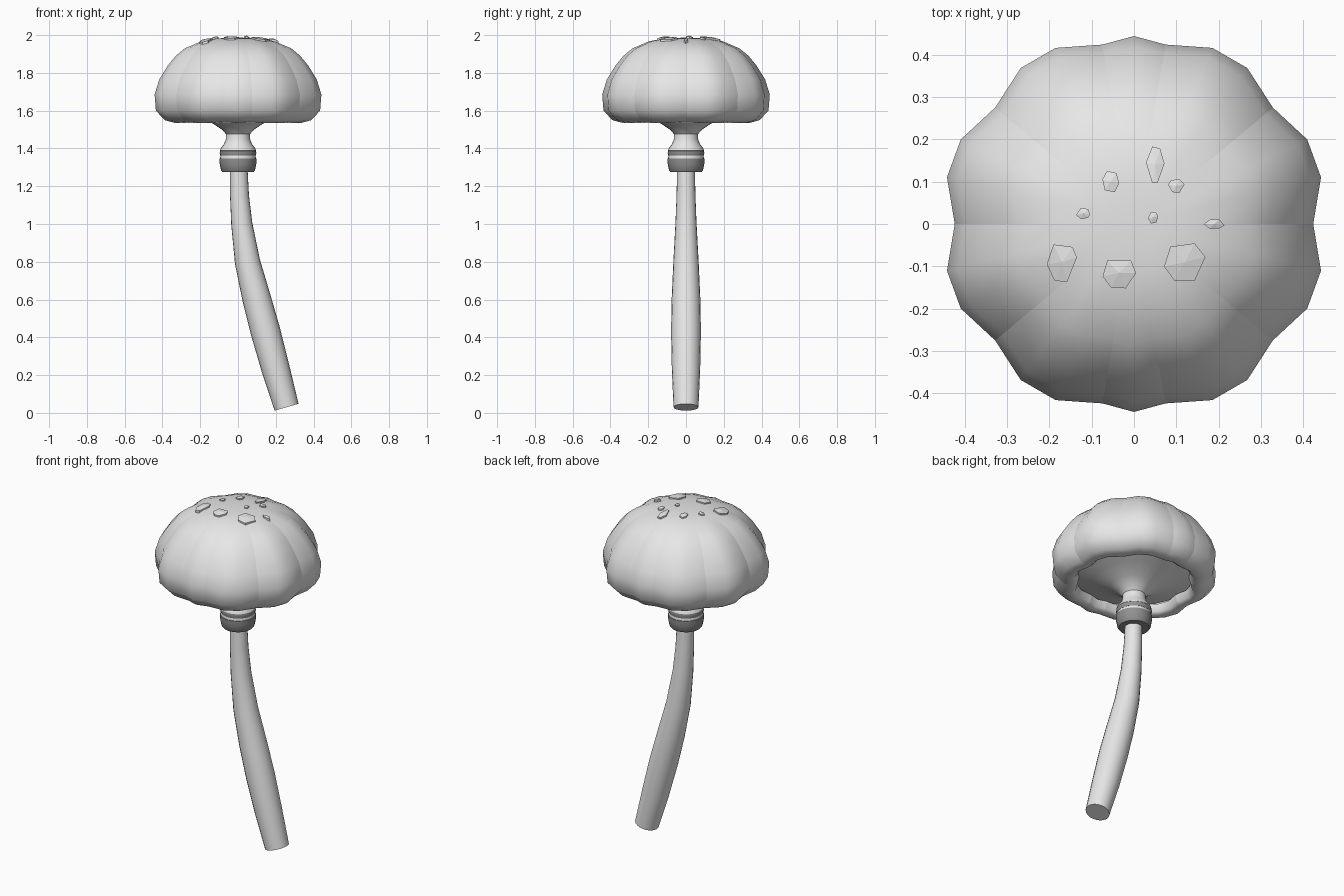
import bpy, bmesh, math, random
from mathutils import Vector

random.seed(4)
cube = bpy.data.objects.get("Cube")
if cube:
    bpy.data.objects.remove(cube, do_unlink=True)


def make_material(name, value):
    mat = bpy.data.materials.new(name)
    mat.use_nodes = True
    colour = (value, value, value, 1)
    mat.diffuse_color = colour
    mat.node_tree.nodes["Principled BSDF"].inputs["Base Color"].default_value = colour
    return mat


light_grey = make_material("light grey", 0.8)
dark_grey = make_material("dark grey", 0.28)


def finish(name, bm, mat):
    bmesh.ops.remove_doubles(bm, verts=bm.verts, dist=0.0001)
    bmesh.ops.recalc_face_normals(bm, faces=bm.faces)
    mesh = bpy.data.meshes.new(name)
    bm.to_mesh(mesh)
    bm.free()
    mesh.materials.append(mat)
    obj = bpy.data.objects.new(name, mesh)
    bpy.context.scene.collection.objects.link(obj)
    return obj


def smooth(obj, angle):
    bpy.ops.object.select_all(action="DESELECT")
    obj.select_set(True)
    bpy.context.view_layer.objects.active = obj
    bpy.ops.object.shade_smooth_by_angle(angle=math.radians(angle))


def bridge(bm, rings):
    for a, b in zip(rings, rings[1:]):
        for i in range(len(a)):
            j = (i + 1) % len(a)
            bm.faces.new((a[i], a[j], b[j], b[i]))


def lathe(name, profile, mat, sides=24):
    bm = bmesh.new()
    rings = [[bm.verts.new((r * math.cos(i * math.tau / sides),
                            r * math.sin(i * math.tau / sides), z))
              for i in range(sides)] for r, z in profile]
    bridge(bm, rings)
    obj = finish(name, bm, mat)
    smooth(obj, 30)
    return obj


# Scalloped cap: one quadrant of angle and radius factor, mirrored around
quadrant = [(0, .93), (14, 1), (26, 1), (40, .94), (54, 1), (66, 1), (80, .945)]
columns = (quadrant + [(90, .975)]
           + [(180 - a, f) for a, f in reversed(quadrant)])
columns += [(360 - a, f) for a, f in reversed(columns[1:-1])]
outer = [(.06, 1.985), (.12, 1.982), (.2, 1.967), (.29, 1.93), (.34, 1.89),
         (.382, 1.84), (.43, 1.765), (.455, 1.685), (.448, 1.6), (.4, 1.55), (.345, 1.535)]
inner = [(.325, 1.55), (.315, 1.59)]

bm = bmesh.new()
rings = []
for r, z in outer + inner:
    ring = []
    depth = min(1, max(0, (r - .08) / .15))
    for a, f in columns:
        rad = r * (1 - (1 - f) * depth)
        a = math.radians(a)
        ring.append(bm.verts.new((rad * math.cos(a), rad * math.sin(a), z)))
    rings.append(ring)
bridge(bm, rings)
top = bm.verts.new((0, 0, 1.987))
for i in range(len(columns)):
    bm.faces.new((top, rings[0][i], rings[0][(i + 1) % len(columns)]))
for face in bm.faces:
    face.smooth = True
# Creases between the lobes
for i, (a, f) in enumerate(columns):
    if f < .95:
        for low, high in zip(rings[2:], rings[3:]):
            edge = bm.edges.get((low[i], high[i]))
            if edge:
                edge.smooth = False
finish("cap", bm, light_grey)

# Gills and neck
lathe("gills", [(.325, 1.6), (.22, 1.565), (.13, 1.53), (.085, 1.5), (.063, 1.475)], light_grey)
lathe("neck", [(.063, 1.48), (.064, 1.45), (.073, 1.425), (.092, 1.4),
               (.096, 1.388), (.088, 1.385)], light_grey)

# Banded collar
lathe("upper_band", [(.08, 1.388), (.095, 1.388), (.097, 1.375), (.094, 1.362), (.08, 1.36)], dark_grey)
lathe("collar_gap", [(.08, 1.363), (.093, 1.362), (.095, 1.348), (.08, 1.345)], light_grey)
lathe("lower_band", [(.08, 1.348), (.097, 1.347), (.097, 1.32), (.09, 1.285),
                     (.083, 1.275), (.04, 1.275)], dark_grey)

# Curved stem: centre x, centre z, radius
path = [(.003, 1.3, .047), (.008, 1.15, .05), (.02, 1.0, .056), (.05, .8, .067),
        (.1, .6, .076), (.146, .43, .079), (.2, .23, .075), (.257, .03, .066)]
bm = bmesh.new()
rings = []
for k, (x, z, r) in enumerate(path):
    before, after = path[max(k - 1, 0)], path[min(k + 1, len(path) - 1)]
    along = Vector((after[0] - before[0], 0, after[1] - before[1])).normalized()
    side = Vector((-along.z, 0, along.x))
    ring = []
    for i in range(20):
        t = i * math.tau / 20
        p = Vector((x, 0, z)) + side * r * math.cos(t) + Vector((0, r * math.sin(t), 0))
        ring.append(bm.verts.new(p))
    rings.append(ring)
bridge(bm, rings)
bm.faces.new(rings[-1])
smooth(finish("stem", bm, light_grey), 40)


# Irregular flat flakes lying on the crown
def crown_height(r):
    points = [(0, 1.987)] + outer
    for (r0, z0), (r1, z1) in zip(points, points[1:]):
        if r <= r1:
            return z0 + (z1 - z0) * (r - r0) / (r1 - r0)


flakes = [(-.055, .1, .02, .028), (.1, .09, .02, .017), (-.12, .025, .017, .014),
          (.045, .015, .012, .015), (-.17, -.09, .036, .05), (-.035, -.115, .04, .04),
          (.12, -.09, .05, .05), (.05, .14, .022, .045), (.19, 0, .025, .012)]
for n, (x, y, w, d) in enumerate(flakes):
    bm = bmesh.new()
    rings = [[], []]
    for i in range(6):
        t = i * math.tau / 6 + random.uniform(-.3, .3)
        px, py = x + w * math.cos(t), y + d * math.sin(t)
        z = crown_height(math.hypot(px, py))
        for ring, lift in zip(rings, (-.006, .008)):
            ring.append(bm.verts.new((px, py, z + lift)))
    bridge(bm, rings)
    centre = bm.verts.new((x, y, crown_height(math.hypot(x, y)) + .012))
    for i in range(6):
        bm.faces.new((rings[1][i], rings[1][(i + 1) % 6], centre))
    finish("flake_%d" % (n + 1), bm, light_grey)
